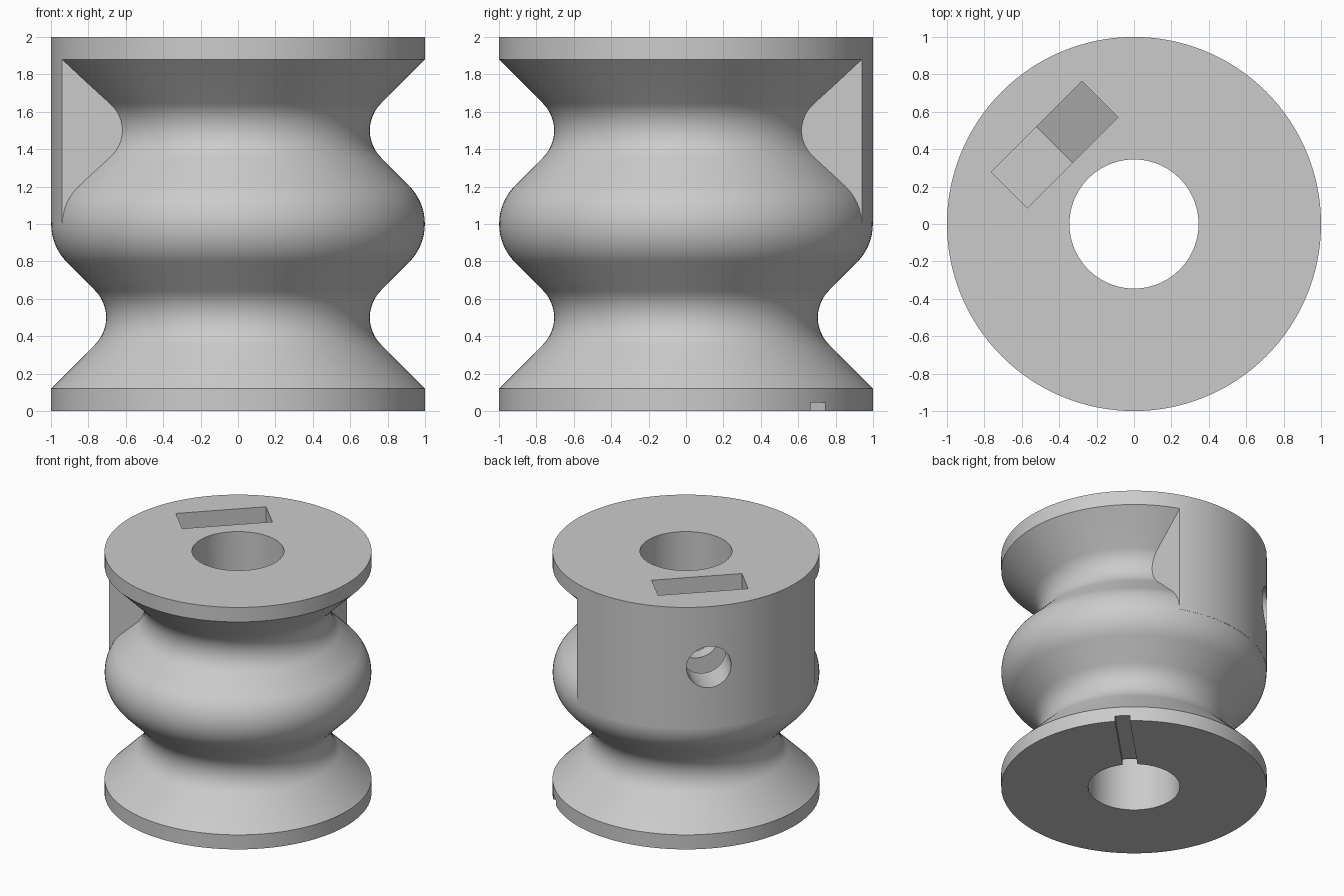
import bpy
import bmesh
from math import radians, sin, cos, sqrt
from mathutils import Matrix, Vector

SEGMENTS = 128
if "Cube" in bpy.data.objects:
    bpy.data.objects.remove(bpy.data.objects["Cube"], do_unlink=True)

grey = bpy.data.materials.new("plain_grey")
grey.use_nodes = True
grey.diffuse_color = (0.6, 0.6, 0.6, 1)
grey.node_tree.nodes["Principled BSDF"].inputs["Base Color"].default_value = (0.6, 0.6, 0.6, 1)


def make_object(name, bm):
    bmesh.ops.recalc_face_normals(bm, faces=bm.faces)
    mesh = bpy.data.meshes.new(name)
    bm.to_mesh(mesh)
    bm.free()
    mesh.materials.append(grey)
    obj = bpy.data.objects.new(name, mesh)
    bpy.context.collection.objects.link(obj)
    return obj


def cylinder(name, radius, depth, matrix, sides=SEGMENTS):
    bm = bmesh.new()
    bmesh.ops.create_cone(bm, cap_ends=True, segments=sides, radius1=radius,
                          radius2=radius, depth=depth, matrix=matrix)
    return make_object(name, bm)


def box(name, low, high, turn=0):
    low, high = Vector(low), Vector(high)
    bm = bmesh.new()
    bmesh.ops.create_cube(bm, size=1, matrix=Matrix.Rotation(radians(turn), 4, "Z")
                          @ Matrix.Translation((low + high) / 2)
                          @ Matrix.Diagonal((*(high - low), 1)))
    return make_object(name, bm)


def cut(target, cutter):
    # Subtract the cutter, then discard it
    mod = target.modifiers.new("cut", "BOOLEAN")
    mod.operation = "DIFFERENCE"
    mod.solver = "EXACT"
    mod.object = cutter
    bpy.context.view_layer.objects.active = target
    bpy.ops.object.modifier_apply(modifier=mod.name)
    bpy.data.objects.remove(cutter, do_unlink=True)


def arc(r, z, radius, start, end, steps=12):
    angles = [radians(start + (end - start) * i / steps) for i in range(steps + 1)]
    return [(r + radius * cos(a), z + radius * sin(a)) for a in angles]


# Ring cutter: two rounded grooves with a rounded ridge between them
profile = [(1.1, 0.02)]
profile += arc(0.91, 0.5, 0.205, 225, 135)
profile += arc(0.709, 1.0, 0.29, -45, 45, 16)
profile += arc(0.91, 1.5, 0.205, 225, 135)
profile += [(1.1, 1.98)]
bm = bmesh.new()
verts = [bm.verts.new((r, 0, z)) for r, z in profile]
edges = [bm.edges.new((a, b)) for a, b in zip(verts, verts[1:] + verts[:1])]
bmesh.ops.spin(bm, geom=verts + edges, axis=(0, 0, 1), cent=(0, 0, 0),
               angle=radians(360), steps=SEGMENTS, use_duplicate=False)
bmesh.ops.remove_doubles(bm, verts=bm.verts, dist=0.0001)
grooves = make_object("groove_cutter", bm)

# Keep the corner block in the upper groove for the clamping screw
cut(grooves, box("boss_keep", (-1.3, -0.34, 1.005), (0.34, 1.3, 2.2)))

# Spool body with grooves and shaft bore
body = cylinder("double_groove_pulley", 1, 2, Matrix.Translation((0, 0, 1)))
cut(body, grooves)
cut(body, cylinder("bore_cutter", 0.345, 3, Matrix.Translation((0, 0, 1))))

# Nut pocket with a pointed floor, open at the top
radial = Matrix.Rotation(radians(135), 4, "Z")
half = 0.343
point = half * 2 / sqrt(3)
outline = [(-half, 2.2), (-half, 1.5 - point / 2), (0, 1.5 - point),
           (half, 1.5 - point / 2), (half, 2.2)]
bm = bmesh.new()
face = bm.faces.new([bm.verts.new((0.465, t, z)) for t, z in outline])
side = bmesh.ops.extrude_face_region(bm, geom=[face])["geom"]
bmesh.ops.translate(bm, vec=(0.272, 0, 0),
                    verts=[v for v in side if isinstance(v, bmesh.types.BMVert)])
bmesh.ops.transform(bm, matrix=radial, verts=bm.verts)
cut(body, make_object("nut_pocket_cutter", bm))

# Screw hole from the boss into the bore
cut(body, cylinder("screw_hole_cutter", 0.17, 1.1,
                   radial @ Matrix.Translation((0.65, 0, 1.5))
                   @ Matrix.Rotation(radians(90), 4, "Y"), 48))

# Thin radial slot under the base
cut(body, box("base_slot_cutter", (0.2, -0.056, -0.1), (1.2, 0.056, 0.046), 45))

bpy.ops.object.select_all(action="DESELECT")
body.select_set(True)
bpy.context.view_layer.objects.active = body
bpy.ops.object.shade_smooth_by_angle(angle=radians(25))
